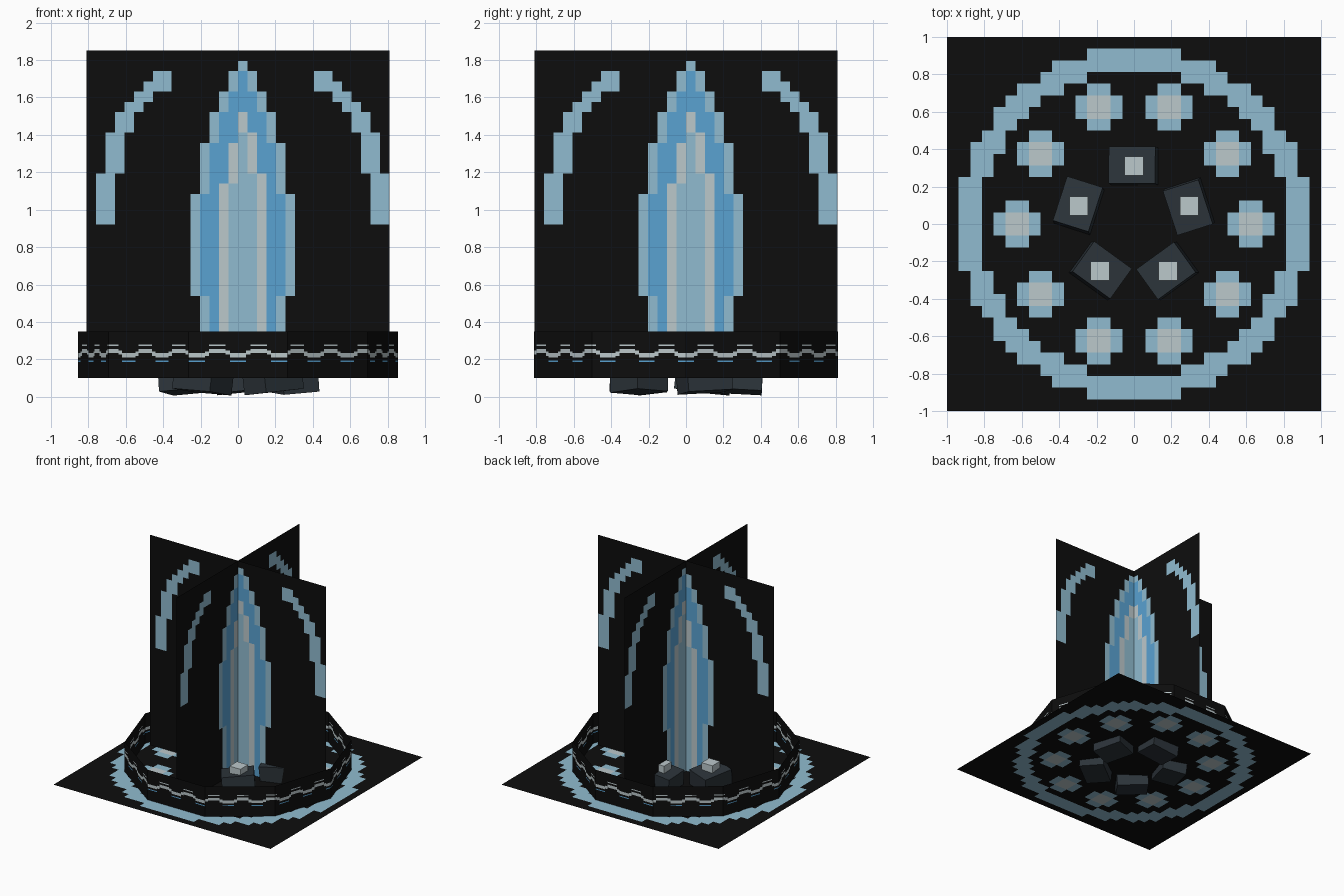
import bpy, bmesh, math
from mathutils import Matrix, Vector

old = bpy.data.objects.get("Cube")
if old:
    bpy.data.objects.remove(old, do_unlink=True)


def material(name, rgb):
    m = bpy.data.materials.new(name)
    m.use_nodes = True
    m.diffuse_color = (*rgb, 1)
    m.node_tree.nodes["Principled BSDF"].inputs["Base Color"].default_value = (*rgb, 1)
    return m


MATS = [material("black", (0.004, 0.004, 0.004)),
        material("light_blue", (0.28, 0.50, 0.63)),
        material("blue", (0.10, 0.36, 0.64)),
        material("pale_grey", (0.50, 0.58, 0.60)),
        material("slate", (0.025, 0.034, 0.042))]
BLACK, LIGHT, BLUE, PALE, SLATE = range(len(MATS))
N = 32           # cells along a sheet
FLOOR = 0.1      # height of the floor sheet


def add_object(name, bm):
    mesh = bpy.data.meshes.new(name)
    bm.to_mesh(mesh)
    bm.free()
    for m in MATS:
        mesh.materials.append(m)
    ob = bpy.data.objects.new(name, mesh)
    bpy.context.collection.objects.link(ob)
    return ob


def cell_sheet(name, cols, rows, place, rule):
    """Grid of cells; place(u, v) gives corners, rule(c, r) the colour."""
    bm = bmesh.new()
    grid = [[bm.verts.new(place(c, r)) for r in range(rows + 1)] for c in range(cols + 1)]
    for c in range(cols):
        for r in range(rows):
            f = bm.faces.new((grid[c][r], grid[c + 1][r], grid[c + 1][r + 1], grid[c][r + 1]))
            f.material_index = rule(c, r)
    bmesh.ops.remove_doubles(bm, verts=bm.verts, dist=1e-5)
    return add_object(name, bm)


# Jet of water with falling arcs, drawn on two crossed upright sheets
ARC = {2: (8, 9), 3: (8, 10), 4: (10, 11), 5: (11, 12)}
ARC.update({r: (12, 13) for r in range(6, 8)})
ARC.update({r: (13, 14) for r in range(8, 12)})
ARC.update({r: (14, 15) for r in range(12, 17)})
PALE_ROWS = {0: (6, 8), 1: (8, 12), -1: (9, 13), 2: (12, N), -2: (13, N)}


def jet_colour(c, r):
    row, d = N - 1 - r, c - 16
    near, far = ARC.get(row, (99, 0))
    if near <= abs(d) <= far:
        return LIGHT
    half = sum(row >= start for start in (1, 2, 4, 6, 9, 14)) - 1
    if row >= 24:
        half = 4
    if abs(d) > half:
        return BLACK
    if abs(d) == half:
        return LIGHT
    first, last = PALE_ROWS.get(d, (N, N))
    if row < first:
        return BLUE
    return PALE if row < last else LIGHT


W, H = 0.81, 1.75
cell_sheet("jet_sheet_across", N, N,
           lambda c, r: ((2 * c / N - 1) * W, 0, FLOOR + H * r / N), jet_colour)
cell_sheet("jet_sheet_along", N, N,
           lambda c, r: (0, (2 * c / N - 1) * W, FLOOR + H * r / N), jet_colour)


# Floor sheet with a ring and ten round blossoms
def floor_colour(c, r):
    x, y = abs(c - 15.5), abs(r - 15.5)
    if 13.1 < math.hypot(x, y) < 15.05:
        return LIGHT
    for bx, by in ((3, 10), (8, 6), (10, 0)):
        gap = math.hypot(x - bx, y - by)
        if gap < 1:
            return PALE
        if gap < 1.8:
            return LIGHT
    return BLACK


cell_sheet("floor_sheet", N, N,
           lambda c, r: (2 * c / N - 1, 2 * r / N - 1, FLOOR), floor_colour)

# Ten-sided band with a wavy line
SIDES, PER_SIDE, RADIUS, BAND_H = 10, 24, 0.855, 0.25


def band_point(c, r):
    side, t = divmod(c, PER_SIDE)
    a, b = (Vector((math.cos(k * math.tau / SIDES), math.sin(k * math.tau / SIDES), 0)) * RADIUS
            for k in (side, side + 1))
    p = a.lerp(b, t / PER_SIDE)
    p.z = FLOOR + BAND_H * r / N
    return p


def band_colour(c, r):
    wave = -math.cos(math.tau * (c + 0.5) / 10)
    if abs(r - round(16.5 + 2 * wave)) <= 1:
        return PALE
    if r == 22 and wave > 0.5:
        return PALE
    if r == 11 and wave < -0.5:
        return BLUE
    return BLACK


cell_sheet("wave_band", SIDES * PER_SIDE, N, band_point, band_colour)


# Ring of tilted stones, each with a small pale block on top
def block(name, size, matrix, colour):
    bm = bmesh.new()
    bmesh.ops.create_cube(bm, size=1, matrix=matrix @ Matrix.Diagonal((*size, 1)))
    for f in bm.faces:
        f.material_index = colour
    return add_object(name, bm)


TILTS = [(3, -5), (-6, 3), (5, 5), (-4, -6), (5, -4)]
for i, (tx, ty) in enumerate(TILTS):
    ang = math.radians(18 + 72 * i)
    x, y = 0.31 * math.cos(ang), 0.31 * math.sin(ang)
    turn = (Matrix.Translation((x, y, 0.13)) @ Matrix.Rotation(ang, 4, "Z")
            @ Matrix.Rotation(math.radians(tx), 4, "X") @ Matrix.Rotation(math.radians(ty), 4, "Y"))
    block(f"stone_{i + 1}", (0.2, 0.25, 0.21), turn, SLATE)
    block(f"stone_cap_{i + 1}", (0.1, 0.1, 0.1), Matrix.Translation((x, y, 0.24)), PALE)
